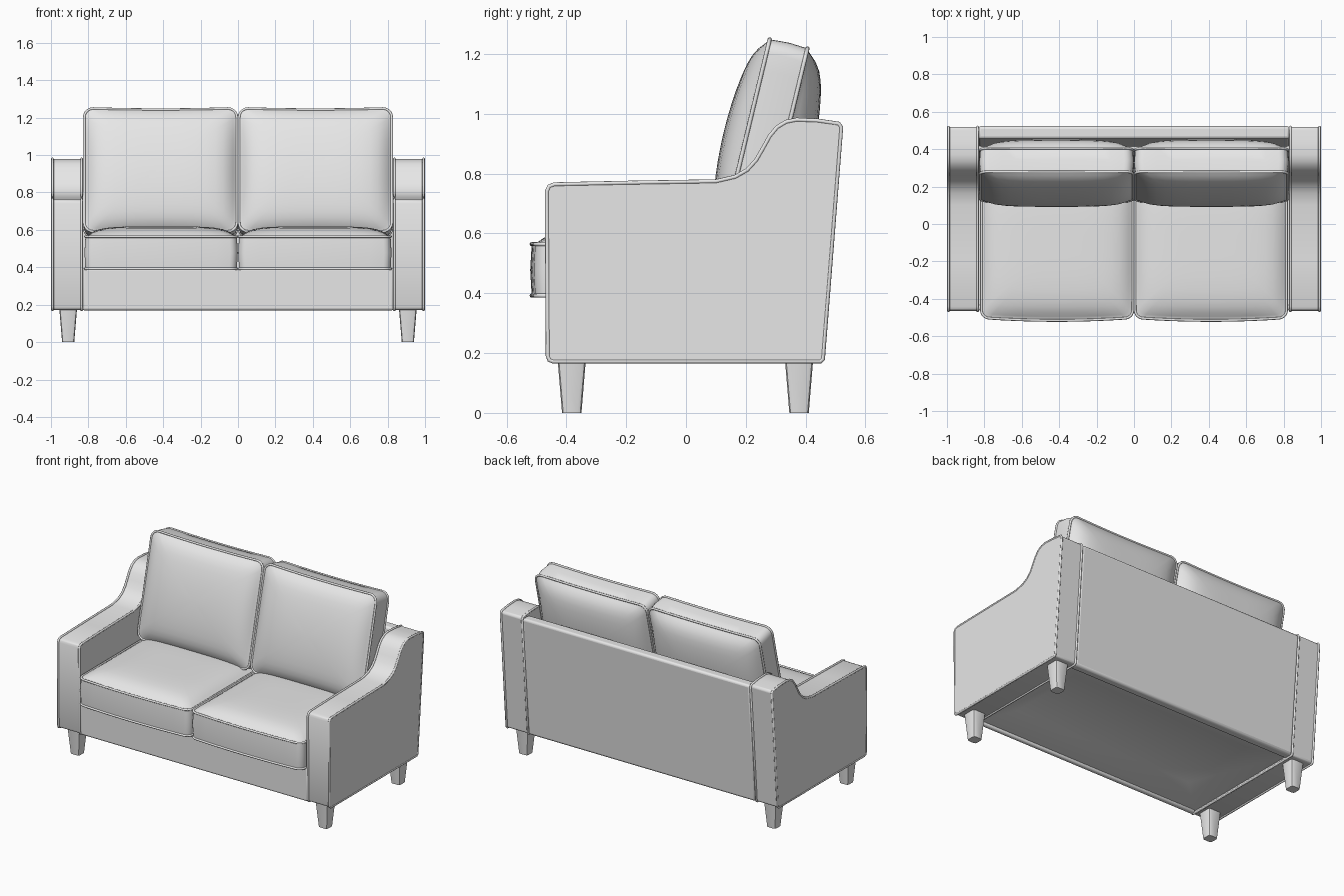
import bpy, bmesh, math
from mathutils import Matrix, Vector

if "Cube" in bpy.data.objects:
    bpy.data.objects.remove(bpy.data.objects["Cube"], do_unlink=True)

GREY = (0.8, 0.8, 0.8, 1)
fabric = bpy.data.materials.new("plain_grey")
fabric.use_nodes = True
fabric.diffuse_color = GREY
fabric.node_tree.nodes["Principled BSDF"].inputs["Base Color"].default_value = GREY


def activate(obj):
    bpy.ops.object.select_all(action='DESELECT')
    obj.select_set(True)
    bpy.context.view_layer.objects.active = obj


def finish(name, bm, bevel=0):
    bmesh.ops.recalc_face_normals(bm, faces=bm.faces[:])
    mesh = bpy.data.meshes.new(name)
    bm.to_mesh(mesh)
    bm.free()
    mesh.materials.append(fabric)
    obj = bpy.data.objects.new(name, mesh)
    bpy.context.collection.objects.link(obj)
    activate(obj)
    bpy.ops.object.shade_smooth_by_angle(angle=math.radians(40))
    if bevel:
        mod = obj.modifiers.new("soft_edges", 'BEVEL')
        mod.width = bevel
        mod.segments = 3
        mod.limit_method = 'ANGLE'
        mod.angle_limit = math.radians(40)


def extrude_x(name, profile, x0, x1, bevel):
    """Panel with a (y, z) outline, running from x0 to x1."""
    bm = bmesh.new()
    face = bm.faces.new([bm.verts.new((x0, y, z)) for y, z in profile])
    new = bmesh.ops.extrude_face_region(bm, geom=[face])["geom"]
    moved = [v for v in new if isinstance(v, bmesh.types.BMVert)]
    bmesh.ops.translate(bm, verts=moved, vec=(x1 - x0, 0, 0))
    finish(name, bm, bevel)


def piping(name, points, radius=0.007):
    """Closed cord along a loop of points."""
    curve = bpy.data.curves.new(name, 'CURVE')
    curve.dimensions = '3D'
    curve.bevel_depth = radius
    curve.bevel_resolution = 2
    spline = curve.splines.new('POLY')
    spline.points.add(len(points) - 1)
    for p, co in zip(spline.points, points):
        p.co = (*co, 1)
    spline.use_cyclic_u = True
    curve.materials.append(fabric)
    obj = bpy.data.objects.new(name, curve)
    bpy.context.collection.objects.link(obj)
    activate(obj)
    bpy.ops.object.convert(target='MESH')
    bpy.ops.object.shade_smooth_by_angle(angle=math.radians(60))


def rounded_rect(hw, hh, r, bow, steps=10):
    """Rounded rectangle outline whose long edges swell by bow."""
    corners = []
    for i, (sx, sy) in enumerate([(1, 1), (-1, 1), (-1, -1), (1, -1)]):
        for k in range(6):
            a = math.pi / 2 * (i + k / 5)
            corners.append(Vector((sx * (hw - r) + r * math.cos(a),
                                   sy * (hh - r) + r * math.sin(a))))
    pts = []
    for i, p in enumerate(corners):
        q = corners[(i + 1) % len(corners)]
        n = steps if (i + 1) % 6 == 0 else 1
        pts += [p.lerp(q, k / n) for k in range(n)]
    return [Vector((p.x, p.y * (1 + bow / hh * (1 - (p.x / hw) ** 2)))) for p in pts]


def cushion(name, hw, hh, half_thick, puff_front, puff_back, r, bow, power, matrix):
    """Box cushion: two puffed faces joined by a boxing strip, corded at both seams."""
    outline = rounded_rect(hw, hh, r, bow)
    scales = [0.15, 0.3, 0.45, 0.6, 0.72, 0.82, 0.9, 0.95, 0.98, 1]
    bm = bmesh.new()

    def ring(s, sign, puff):
        verts = []
        for p in outline:
            u, v = min(1, abs(p.x * s / hw)), min(1, abs(p.y * s / hh))
            rise = puff * math.sqrt((1 - u ** 4) * (1 - v ** power)) * (1 - s ** 16)
            verts.append(bm.verts.new((p.x * s, p.y * s, sign * (half_thick + rise))))
        return verts

    rings = [ring(s, 1, puff_front) for s in scales]
    # boxing strip swells slightly at mid thickness
    rings.append([bm.verts.new((p.x * 1.012, p.y * 1.012, 0)) for p in outline])
    rings += [ring(s, -1, puff_back) for s in reversed(scales)]
    n = len(outline)
    for a, b in zip(rings, rings[1:]):
        for i in range(n):
            j = (i + 1) % n
            bm.faces.new((a[i], a[j], b[j], b[i]))
    for end, z in ((rings[0], half_thick + puff_front), (rings[-1], -half_thick - puff_back)):
        tip = bm.verts.new((0, 0, z))
        for i in range(n):
            bm.faces.new((end[i], end[(i + 1) % n], tip))
    bm.transform(matrix)
    finish(name, bm)
    for label, z in (("front", half_thick), ("rear", -half_thick)):
        piping(f"{name}_{label}_piping", [matrix @ Vector((p.x, p.y, z)) for p in outline])


# Arm outline with a swept rise towards the back
arm_profile = [(-0.445, 0.172), (0.45, 0.172), (0.458, 0.18), (0.519, 0.955),
               (0.51, 0.967), (0.44, 0.977), (0.37, 0.98), (0.335, 0.973),
               (0.305, 0.955), (0.28, 0.925), (0.258, 0.885), (0.235, 0.845),
               (0.205, 0.812), (0.165, 0.789), (0.1, 0.774), (-0.2, 0.769),
               (-0.44, 0.764), (-0.458, 0.757), (-0.465, 0.74), (-0.462, 0.19),
               (-0.457, 0.177)]

# Lean of the back cushions: local x across, y up the cushion, z towards the front
lean = math.radians(13.5)
up = Vector((0, math.sin(lean), math.cos(lean)))
front = Vector((0, -math.cos(lean), math.sin(lean)))

for side, label in ((1, "left"), (-1, "right")):
    # Arms and their corded edges
    extrude_x(f"{label}_arm", arm_profile, side * 0.833, side * 0.996, 0.006)
    for edge, x in (("outer", 0.992), ("inner", 0.836)):
        piping(f"{label}_arm_{edge}_piping", [(side * x, y, z) for y, z in arm_profile])

    # Seat cushion
    cushion(f"{label}_seat_cushion", 0.405, 0.395, 0.086, 0.055, 0.015, 0.04, 0.015, 4,
            Matrix.Translation((side * 0.411, -0.106, 0.478)))

    # Leaning back cushion
    pose = Matrix.Identity(4)
    for col, axis in enumerate((Vector((1, 0, 0)), up, front, Vector((side * 0.414, 0.264, 0.905)))):
        for row in range(3):
            pose[row][col] = axis[row]
    cushion(f"{label}_back_cushion", 0.408, 0.34, 0.065, 0.077, 0.098, 0.05, -0.008, 2, pose)

    # Tapered square legs with soft corners
    for end, y in (("front", -0.382), ("back", 0.378)):
        bm = bmesh.new()
        bmesh.ops.create_cone(bm, cap_ends=True, segments=4, radius1=0.046, radius2=0.067,
                              depth=0.18, matrix=Matrix.Translation((side * 0.908, y, 0.09))
                              @ Matrix.Rotation(math.pi / 4, 4, 'Z'))
        uprights = [e for e in bm.edges if abs(e.verts[0].co.z - e.verts[1].co.z) > 0.1]
        bmesh.ops.bevel(bm, geom=uprights, offset=0.014, segments=2, profile=0.5,
                        affect='EDGES')
        finish(f"{label}_{end}_leg", bm)

# Frame between the arms
extrude_x("front_rail", [(-0.462, 0.17), (-0.43, 0.17), (-0.43, 0.395), (-0.462, 0.395)],
          -0.834, 0.834, 0.012)
extrude_x("back_panel", [(0.4, 0.17), (0.46, 0.17), (0.524, 0.962), (0.455, 0.962)],
          -0.834, 0.834, 0.015)
extrude_x("seat_deck", [(-0.44, 0.37), (0.43, 0.37), (0.43, 0.39), (-0.44, 0.39)],
          -0.834, 0.834, 0)

# Underside cover, hollowed upwards towards the middle
bm = bmesh.new()
loops = [[bm.verts.new((sx * hx, sy * hy - 0.015, z)) for sx, sy in
          ((-1, -1), (1, -1), (1, 1), (-1, 1))]
         for hx, hy, z in ((0.834, 0.42, 0.185), (0.66, 0.27, 0.25))]
for i in range(4):
    j = (i + 1) % 4
    bm.faces.new((loops[0][i], loops[0][j], loops[1][j], loops[1][i]))
bm.faces.new(loops[1])
bmesh.ops.solidify(bm, geom=bm.faces[:], thickness=0.006)
finish("underside_cover", bm)
